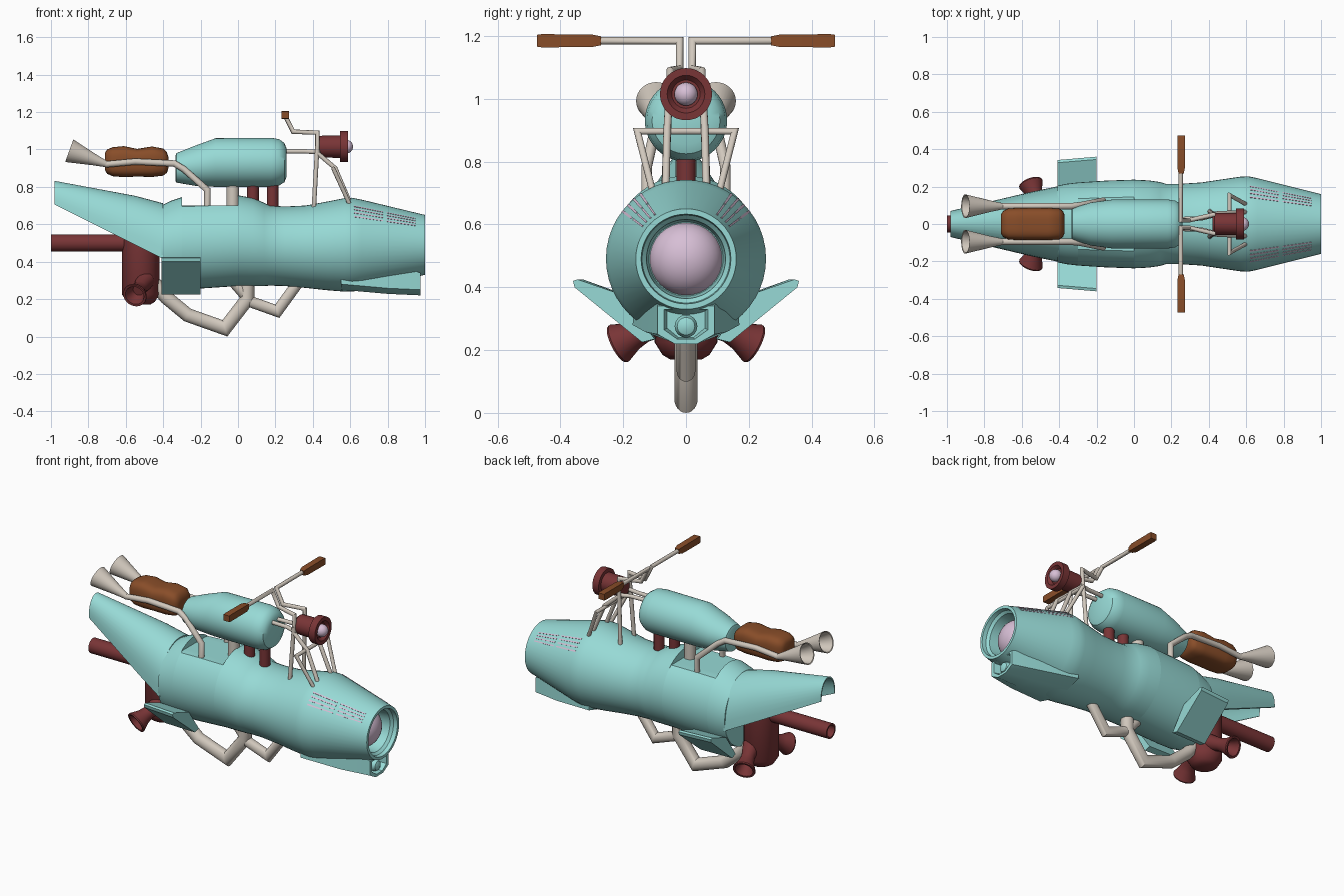
import bpy, bmesh
from math import pi, sin, cos, radians
from mathutils import Vector

cube = bpy.data.objects.get("Cube")
if cube:
    bpy.data.objects.remove(cube)


def material(name, rgb):
    m = bpy.data.materials.new(name)
    m.use_nodes = True
    m.diffuse_color = (*rgb, 1)
    m.node_tree.nodes["Principled BSDF"].inputs["Base Color"].default_value = (*rgb, 1)
    return m


TEAL = material("teal paint", (0.31, 0.70, 0.67))
RED = material("dark red metal", (0.19, 0.035, 0.037))
BROWN = material("brown leather", (0.25, 0.075, 0.022))
CREAM = material("cream metal", (0.64, 0.58, 0.51))
LILAC = material("lilac glass", (0.68, 0.52, 0.67))


def loft(name, rings, mat, caps=True, sharp=35):
    """Skin a list of equal-length point rings."""
    bm = bmesh.new()
    rows = [[bm.verts.new(p) for p in ring] for ring in rings]
    n = len(rows[0])
    for a, b in zip(rows, rows[1:]):
        for i in range(n):
            j = (i + 1) % n
            bm.faces.new((a[i], a[j], b[j], b[i]))
    if caps:
        bm.faces.new(rows[0])
        bm.faces.new(rows[-1])
    bmesh.ops.recalc_face_normals(bm, faces=bm.faces)
    me = bpy.data.meshes.new(name)
    bm.to_mesh(me)
    bm.free()
    me.materials.append(mat)
    me.shade_smooth()
    me.set_sharp_from_angle(angle=radians(sharp))
    ob = bpy.data.objects.new(name, me)
    bpy.context.collection.objects.link(ob)
    return ob


def power(v, p):
    return abs(v) ** p * (1 if v > 0 else -1)


def section(x, half, low, high, p=1.0, n=48):
    """Rounded cross-section standing across x."""
    mid, h = (low + high) / 2, (high - low) / 2
    angles = [2 * pi * i / n for i in range(n)]
    return [Vector((x, half * power(cos(a), p), mid + h * power(sin(a), p))) for a in angles]


def lathe(name, start, direction, profile, mat, n=32):
    """Turn (distance, radius) pairs around an axis."""
    q = Vector(direction).to_track_quat('Z', 'Y')
    rings = [[Vector(start) + q @ Vector((r * cos(2 * pi * i / n), r * sin(2 * pi * i / n), t))
              for i in range(n)] for t, r in profile]
    return loft(name, rings, mat)


def tube(name, points, radius, mat=CREAM, n=14):
    """Sweep a round pipe along points with mitred corners."""
    pts = [Vector(p) for p in points]
    d = (pts[1] - pts[0]).normalized()
    q = d.to_track_quat('Z', 'Y')
    ring = [pts[0] + q @ Vector((radius * cos(2 * pi * i / n), radius * sin(2 * pi * i / n), 0))
            for i in range(n)]
    rings = [ring]
    for k in range(1, len(pts)):
        d = (pts[k] - pts[k - 1]).normalized()
        after = (pts[k + 1] - pts[k]).normalized() if k + 1 < len(pts) else d
        normal = (d + after).normalized()
        ring = [v + d * ((pts[k] - v).dot(normal) / d.dot(normal)) for v in ring]
        rings.append(ring)
    return loft(name, rings, mat, sharp=50)


def ball(name, centre, radius, mat, squash=1.0):
    arc = [pi * (0.02 + 0.96 * i / 16) for i in range(17)]
    return lathe(name, centre, (1, 0, 0),
                 [(-radius * squash * cos(a), radius * sin(a)) for a in arc], mat)


# Main hull with a flat recess on top and an open nose
hull = [(-.41, .205, .26, .70), (-.36, .215, .25, .725), (-.30, .222, .25, .745)]
deck = [(-.30, .222, .25, .745), (-.15, .232, .26, .75), (0, .237, .27, .755)]
fore = [(0, .237, .27, .755), (.08, .233, .27, .74), (.14, .224, .27, .715), (.17, .215, .272, .70),
        (.25, .215, .27, .695), (.36, .222, .26, .70), (.48, .24, .247, .722), (.57, .253, .24, .74),
        (.61, .255, .24, .742), (.66, .245, .248, .732), (.97, .167, .323, .657), (1, .16, .33, .65),
        (1, .143, .347, .633), (.975, .14, .35, .63), (.96, .126, .364, .616), (.88, .118, .372, .608)]
flat = [[Vector((v.x, v.y, min(v.z, .70))) for v in section(*s)] for s in deck]
loft("hull", [section(*s) for s in hull] + flat + [section(*s) for s in fore], TEAL)
ball("nose_lamp", (.865, 0, .49), .117, LILAC, .85)


# Arched tail shell, open underneath
def arch(x, half, low, high):
    outer = [(cos(pi * i / 24), sin(pi * i / 24)) for i in range(25)]
    pts = [(half * c, low + (high - low) * power(s, .8)) for c, s in outer]
    inner = [(y * .9, low + (z - low) * .93) for y, z in reversed(pts)]
    return [Vector((x, y, z)) for y, z in pts + inner]


loft("tail_shell", [arch(-.40, .203, .415, .712), arch(-.55, .172, .49, .752),
                    arch(-.98, .07, .705, .832)], TEAL)


# Chin intake with recessed front and small lamp
def chin(x, top, half, low, high):
    mid = low + .03
    return [Vector((x, y, z)) for y, z in ((top, high), (half, mid), (half * .4, low),
                                          (-half * .4, low), (-half, mid), (-top, high))]


loft("chin_intake", [chin(.55, .16, .17, .25, .42), chin(.80, .12, .13, .228, .40),
                     chin(.975, .09, .09, .22, .34), chin(.975, .07, .07, .235, .33),
                     chin(.93, .06, .06, .24, .325)], TEAL, sharp=25)
lathe("chin_lamp", (.90, 0, .276), (1, 0, 0),
      [(0, .036), (.05, .036), (.065, .028), (.072, .012)], TEAL)

for side, s in (("left", 1), ("right", -1)):
    # Vent slits on the nose
    for x0, x1 in ((.62, .775), (.795, .95)):
        for k in range(4):
            ang = radians(35 + 6 * k)
            rings = []
            for x in (x0, x1):
                r = .2535 - (x - .61) * .243
                rings.append([Vector((x, s * (r + h) * sin(ang + w), .49 + (r + h) * cos(ang + w)))
                              for h, w in ((-.005, -.017), (.003, -.017), (.003, .017), (-.005, .017))])
            loft(f"{side}_vent_slit", rings, LILAC)

    # Swept fins
    fin = [(.10, .235), (.14, .225), (.355, .40), (.36, .42), (.345, .425), (.20, .375)]
    loft(f"{side}_fin", [[Vector((x, s * y * w, z)) for y, z in fin]
                         for x, w in ((-.41, .95), (-.20, 1))], TEAL, sharp=20)

    # Upper exhaust with flared end
    tube(f"{side}_upper_exhaust", [(-.165, s * .125, .66), (-.165, s * .125, .785),
                                   (-.29, s * .10, .895), (-.34, s * .095, .925), (-.55, s * .095, .935),
                                   (-.71, s * .095, .92)], .017)
    lathe(f"{side}_exhaust_horn", (-.70, s * .095, .92), (-.94, 0, .34),
          [(0, .016), (.07, .030), (.215, .064), (.213, .058), (.07, .022)], CREAM)

    # Engine side nozzles
    lathe(f"{side}_nozzle", (-.495, s * .06, .30), (-.30, s * .82, -.42),
          [(0, .05), (.09, .038), (.13, .045), (.18, .066), (.187, .064), (.186, .052), (.12, .03)], RED)

    # Fork struts and outer braces
    tube(f"{side}_rear_strut", [(.425, s * .055, 1.02), (.42, s * .057, .95), (.405, s * .068, .68)], .012)
    tube(f"{side}_front_strut", [(.42, s * .055, .985), (.52, s * .06, .90), (.605, s * .065, .70)], .012)
    tube(f"{side}_outer_brace", [(.51, 0, .897), (.51, s * .155, .897), (.60, s * .105, .70)], .011)
    tube(f"{side}_neck_bar", [(.22, s * .025, .99), (.36, s * .03, .99), (.44, s * .05, .985)], .012)

    # Handlebars and grips
    tube(f"{side}_handlebar", [(.425, s * .055, .98), (.425, s * .05, 1.09), (.295, s * .02, 1.095),
                               (.25, s * .02, 1.185), (.25, s * .30, 1.185)], .012)
    grip = [(.27, .014, .014), (.30, .02, .02), (.46, .02, .021), (.474, .02, .019)]
    loft(f"{side}_grip", [[Vector((.252 + a * w, s * y, 1.185 + b * h))
                           for a, b in ((1, 1), (-1, 1), (-1, -1), (1, -1))] for y, w, h in grip], BROWN)

# Fuel tank
tank = [(-.335, .075, .835, .965), (-.33, .085, .823, .98), (-.23, .115, .806, 1.02),
        (-.12, .13, .80, 1.06), (.18, .131, .80, 1.062), (.22, .125, .807, 1.055),
        (.248, .108, .825, 1.035), (.26, .08, .855, 1.005)]
loft("fuel_tank", [section(*t) for t in tank], TEAL)

# Saddle
seat = [(-.712, .05, .89, .98), (-.70, .07, .87, 1.0), (-.67, .083, .857, 1.012), (-.61, .086, .852, 1.018),
        (-.54, .086, .855, 1.003), (-.46, .086, .853, 1.016), (-.40, .082, .86, 1.005),
        (-.38, .07, .875, .985), (-.372, .05, .90, .96)]
loft("saddle", [section(*t, p=.6) for t in seat], BROWN, sharp=60)

# Tank mounts
tube("rear_mount", [(-.028, 0, .66), (-.028, 0, .84)], .033, CREAM, 24)
for x in (.08, .185):
    tube("front_mount", [(x, 0, .66), (x, 0, .84)], .031, RED, 24)

# Headlight
lathe("headlight", (.42, 0, 1.015), (1, 0, 0),
      [(0, .05), (.01, .058), (.125, .06), (.125, .083), (.168, .083), (.168, .06), (.15, .045)], RED)
ball("headlight_bulb", (.578, 0, 1.015), .037, LILAC)

# Engine and tail pipe
lathe("engine", (-.52, 0, .17), (0, 0, 1),
      [(0, .05), (.015, .075), (.055, .10), (.40, .10), (.42, .08)], RED)
lathe("tail_pipe", (-.5, 0, .50), (-1, 0, 0), [(0, .046), (.5, .046), (.5, .036), (.42, .034)], RED)

# Lower pipes
tube("main_lower_pipe", [(-.46, 0, .30), (-.385, 0, .21), (-.27, 0, .115), (-.07, 0, .044),
                         (.05, 0, .20), (.05, 0, .32)], .037, CREAM, 24)
tube("front_lower_pipe", [(-.03, 0, .30), (.07, 0, .185), (.21, 0, .135), (.33, 0, .30)], .03, CREAM, 24)
